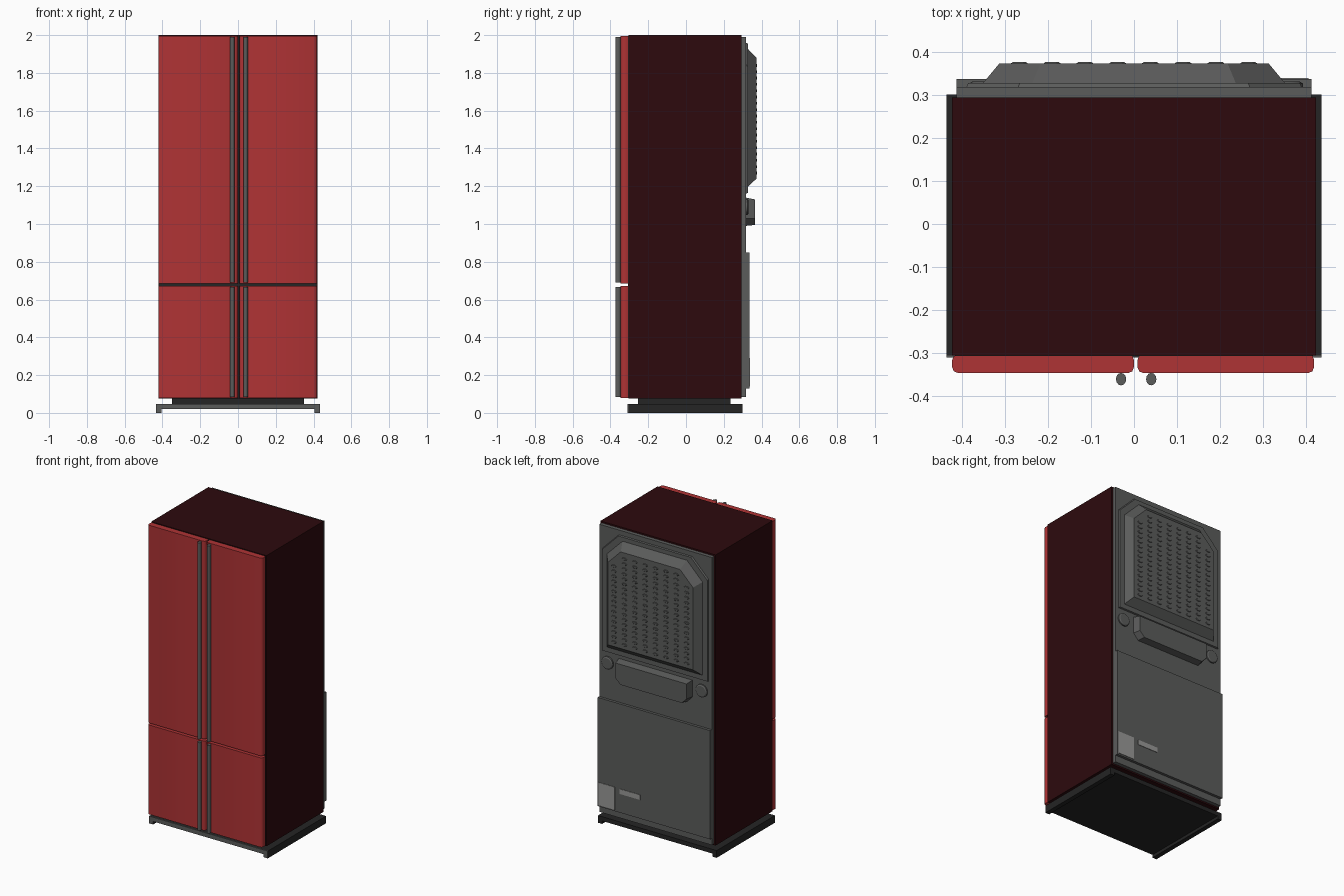
import bpy, bmesh, math

if "Cube" in bpy.data.objects:
    bpy.data.objects.remove(bpy.data.objects["Cube"])


def mat(name, r, g, b):
    m = bpy.data.materials.new(name)
    m.diffuse_color = (r, g, b, 1)
    m.use_nodes = True
    m.node_tree.nodes["Principled BSDF"].inputs["Base Color"].default_value = m.diffuse_color
    return m


RED = mat("door red", 0.43, 0.033, 0.035)
MAROON = mat("cabinet maroon", 0.026, 0.003, 0.004)
GREY = mat("metal grey", 0.105, 0.107, 0.105)
BLACK = mat("base black", 0.018, 0.018, 0.018)
PALE = mat("label grey", 0.32, 0.32, 0.31)


def finish(name, bm, material, smooth=None):
    bmesh.ops.recalc_face_normals(bm, faces=bm.faces[:])
    me = bpy.data.meshes.new(name)
    bm.to_mesh(me)
    bm.free()
    me.materials.append(material)
    ob = bpy.data.objects.new(name, me)
    bpy.context.collection.objects.link(ob)
    if smooth:
        bpy.ops.object.select_all(action='DESELECT')
        ob.select_set(True)
        bpy.context.view_layer.objects.active = ob
        bpy.ops.object.shade_smooth_by_angle(angle=math.radians(smooth))
    return ob


def loft(name, loops, material, smooth=None):
    """Skin a stack of matching 3D loops and cap both ends."""
    bm = bmesh.new()
    rings = [[bm.verts.new(p) for p in lp] for lp in loops]
    n = len(rings[0])
    for a, b in zip(rings, rings[1:]):
        for i in range(n):
            j = (i + 1) % n
            bm.faces.new((a[i], a[j], b[j], b[i]))
    bm.faces.new(rings[0])
    bm.faces.new(rings[-1])
    return finish(name, bm, material, smooth)


def box(name, x0, x1, y0, y1, z0, z1, material):
    sq = [(x0, y0), (x1, y0), (x1, y1), (x0, y1)]
    return loft(name, [[(x, y, z) for x, y in sq] for z in (z0, z1)], material)


def cut_rect(x, z0, z1, c, y):
    """Rectangle in the back plane with its upper corners cut off."""
    return [(-x, y, z0), (x, y, z0), (x, y, z1 - c), (x - c, y, z1),
            (-x + c, y, z1), (-x, y, z1 - c)]


def ellipse(cx, cy, rx, ry, n):
    return [(cx + rx * math.cos(2 * math.pi * i / n),
             cy + ry * math.sin(2 * math.pi * i / n)) for i in range(n)]


# Cabinet
box("cabinet", -0.422, 0.422, -0.305, 0.293, 0.075, 2.0, MAROON)

# Base: slab, side runners, plinth and front strip
box("base_slab", -0.435, 0.435, -0.305, 0.30, 0.02, 0.048, BLACK)
box("base_front_strip", -0.435, 0.435, -0.31, -0.305, 0.02, 0.048, GREY)
for s, side in ((-1, "left"), (1, "right")):
    xs = sorted((s * 0.435, s * 0.405))
    box("base_runner_" + side, *xs, -0.305, 0.30, 0, 0.02, BLACK)
    box("runner_front_" + side, *xs, -0.31, -0.305, 0, 0.02, GREY)
box("plinth", -0.35, 0.35, -0.255, 0.235, 0.045, 0.078, BLACK)


# Doors with rounded front edges
def door(name, x0, x1, z0, z1):
    r, yf, yb = 0.014, -0.346, -0.306
    pts = [(x1 - 0.004, yb), (x0 + 0.004, yb), (x0, yb - 0.01)]
    for k in range(3):
        a = math.radians(45 * k)
        pts.append((x0 + r - r * math.cos(a), yf + r - r * math.sin(a)))
    for k in range(3):
        a = math.radians(90 - 45 * k)
        pts.append((x1 - r + r * math.cos(a), yf + r - r * math.sin(a)))
    pts.append((x1, yb - 0.01))
    loft(name, [[(x, y, z) for x, y in pts] for z in (z0, z1)], RED, 60)


for level, z0, z1 in (("lower", 0.08, 0.672), ("upper", 0.685, 1.995)):
    door(level + "_door_left", -0.422, 0.0, z0, z1)
    door(level + "_door_right", 0.008, 0.418, z0, z1)
    # Oval bar handles
    for side, x in (("left", -0.03), ("right", 0.04)):
        ring = ellipse(x, -0.360, 0.012, 0.0145, 12)
        loft(level + "_handle_" + side,
             [[(px, py, z) for px, py in ring] for z in (z0 + 0.005, z1 - 0.005)],
             GREY, 40)
box("door_gasket", -0.415, 0.415, -0.3075, -0.304, 0.08, 1.995, BLACK)

# Back panels
box("back_panel", -0.412, 0.412, 0.292, 0.318, 0.085, 1.99, GREY)
box("lower_back_panel", -0.412, 0.412, 0.316, 0.336, 0.13, 0.85, GREY)

# Grille: thin border plate, raised hood and rows of small studs
loft("grille_border", [cut_rect(0.39, 1.16, 1.96, 0.12, 0.315),
                       cut_rect(0.385, 1.165, 1.955, 0.12, 0.327)], GREY)
loft("grille_hood", [cut_rect(0.352, 1.195, 1.93, 0.115, 0.325),
                     cut_rect(0.312, 1.24, 1.88, 0.095, 0.373)], GREY)
bm = bmesh.new()
for col in range(8):
    for row in range(18):
        x, z = -0.266 + col * 0.076, 1.27 + row * 0.0335
        if abs(x) > 0.25 and z > 1.79:
            continue
        low = [bm.verts.new((px, 0.371, pz)) for px, pz in ellipse(x, z, 0.022, 0.011, 6)]
        top = [bm.verts.new((px, 0.376, pz)) for px, pz in ellipse(x, z, 0.015, 0.007, 6)]
        for i in range(6):
            j = (i + 1) % 6
            bm.faces.new((low[i], low[j], top[j], top[i]))
        bm.faces.new(top)
finish("grille_studs", bm, GREY)


# Pocket housing with cut lower corners
def pocket(y, d):
    return [(-0.27 + d, y, 1.14 - d), (0.27 - d, y, 1.14 - d), (0.27 - d, y, 1.03),
            (0.235 - d, y, 0.99 + d / 2), (-0.235 + d, y, 0.99 + d / 2), (-0.27 + d, y, 1.03)]


loft("pocket_housing", [pocket(0.316, 0), pocket(0.366, 0.01)], GREY)

# Round caps beside the pocket
for side, x in (("left", -0.34), ("right", 0.35)):
    loft("round_cap_" + side,
         [[(px, y, pz) for px, pz in ellipse(x, 1.09, r, r, 20)]
          for y, r in ((0.316, 0.042), (0.326, 0.042), (0.331, 0.034))], GREY, 30)

# Plates on the lower panel
box("label_plate", 0.285, 0.405, 0.335, 0.339, 0.14, 0.29, PALE)
box("slot_plate", 0.10, 0.25, 0.335, 0.339, 0.255, 0.288, PALE)
